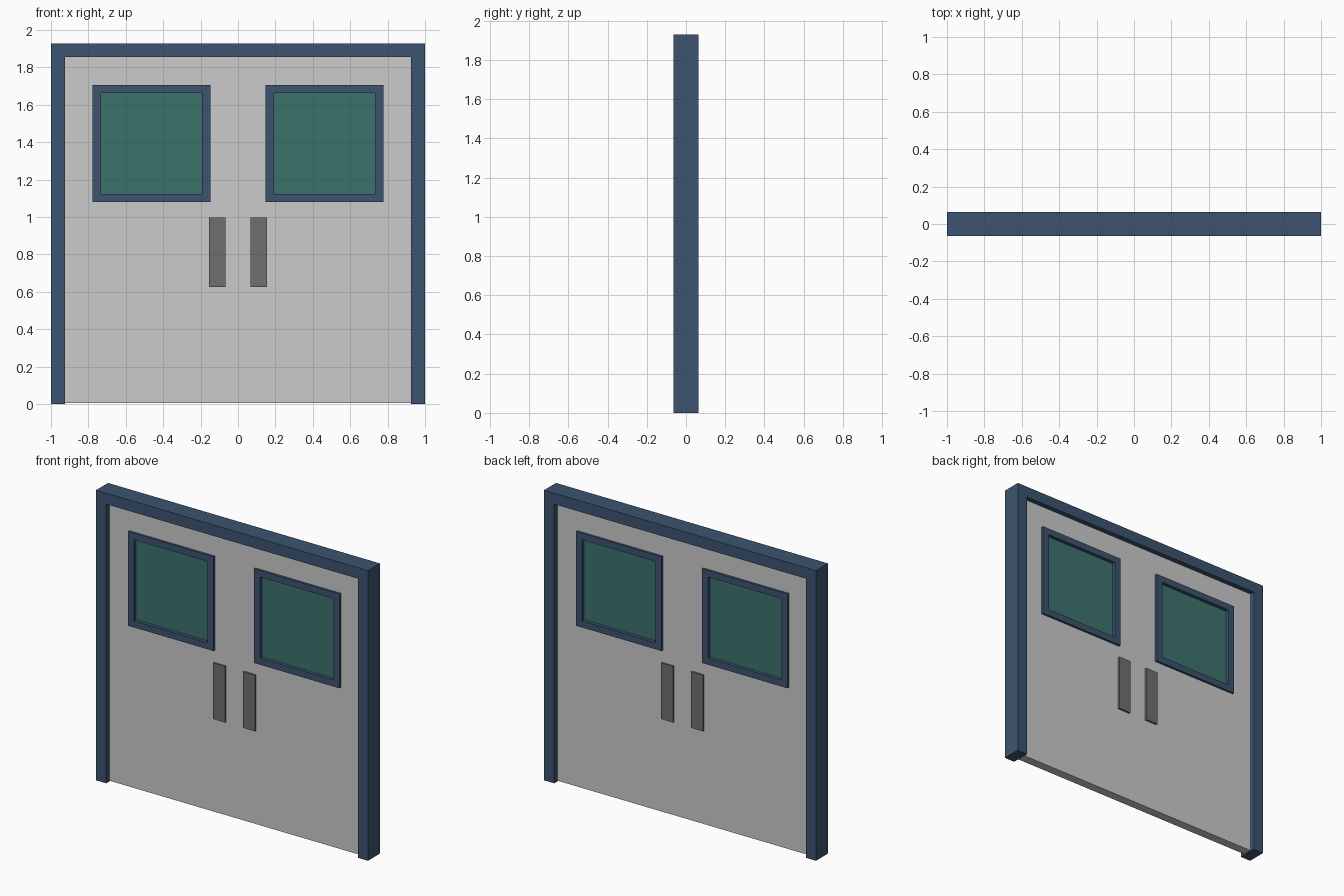
import bpy
from math import radians

if "Cube" in bpy.data.objects:
    bpy.data.objects.remove(bpy.data.objects["Cube"])


def material(name, rgb):
    m = bpy.data.materials.new(name)
    m.diffuse_color = (*rgb, 1)
    m.use_nodes = True
    m.node_tree.nodes["Principled BSDF"].inputs["Base Color"].default_value = m.diffuse_color
    return m


navy = material("navy_paint", (0.045, 0.088, 0.16))
teal = material("teal_glass", (0.045, 0.17, 0.155))
dark = material("dark_metal", (0.16, 0.16, 0.16))


def rect(cx, cz, hx, hz):
    return [(cx - hx, cz - hz), (cx + hx, cz - hz), (cx + hx, cz + hz), (cx - hx, cz + hz)]


def plate(name, loops, half_depth, mat=None):
    """Flat plate in the XZ plane; inner loops become holes."""
    curve = bpy.data.curves.new(name, 'CURVE')
    curve.dimensions = '2D'
    curve.fill_mode = 'BOTH'
    curve.extrude = half_depth
    for pts in loops:
        s = curve.splines.new('POLY')
        s.points.add(len(pts) - 1)
        for p, (x, z) in zip(s.points, pts):
            p.co = (x, z, 0, 1)
        s.use_cyclic_u = True
        s.use_smooth = False
    if mat:
        curve.materials.append(mat)
    ob = bpy.data.objects.new(name, curve)
    bpy.context.collection.objects.link(ob)
    ob.rotation_euler.x = radians(90)
    bpy.ops.object.select_all(action='DESELECT')
    ob.select_set(True)
    bpy.context.view_layer.objects.active = ob
    bpy.ops.object.convert(target='MESH')
    bpy.ops.object.transform_apply(location=False, rotation=True, scale=False)
    return ob


WX, WZ = 0.463, 1.393  # window centre

# Door surround: two jambs and a head
plate("door_frame", [[(-1, 0), (-0.925, 0), (-0.925, 1.855), (0.925, 1.855),
                      (0.925, 0), (1, 0), (1, 1.928), (-1, 1.928)]], 0.063, navy)

# Door slab with two window openings
plate("door_panel", [rect(0, 0.93, 0.925, 0.925)] +
      [rect(s * WX, WZ, 0.285, 0.285) for s in (-1, 1)], 0.03)

# Windows and push plates, visible on both faces
for s, side in ((-1, "left"), (1, "right")):
    plate("window_frame_" + side,
          [rect(s * WX, WZ, 0.315, 0.313), rect(s * WX, WZ, 0.27, 0.27)], 0.045, navy)
    plate("window_glass_" + side, [rect(s * WX, WZ, 0.27, 0.27)], 0.022, teal)
    plate("handle_" + side, [rect(s * 0.11, 0.812, 0.044, 0.186)], 0.043, dark)
